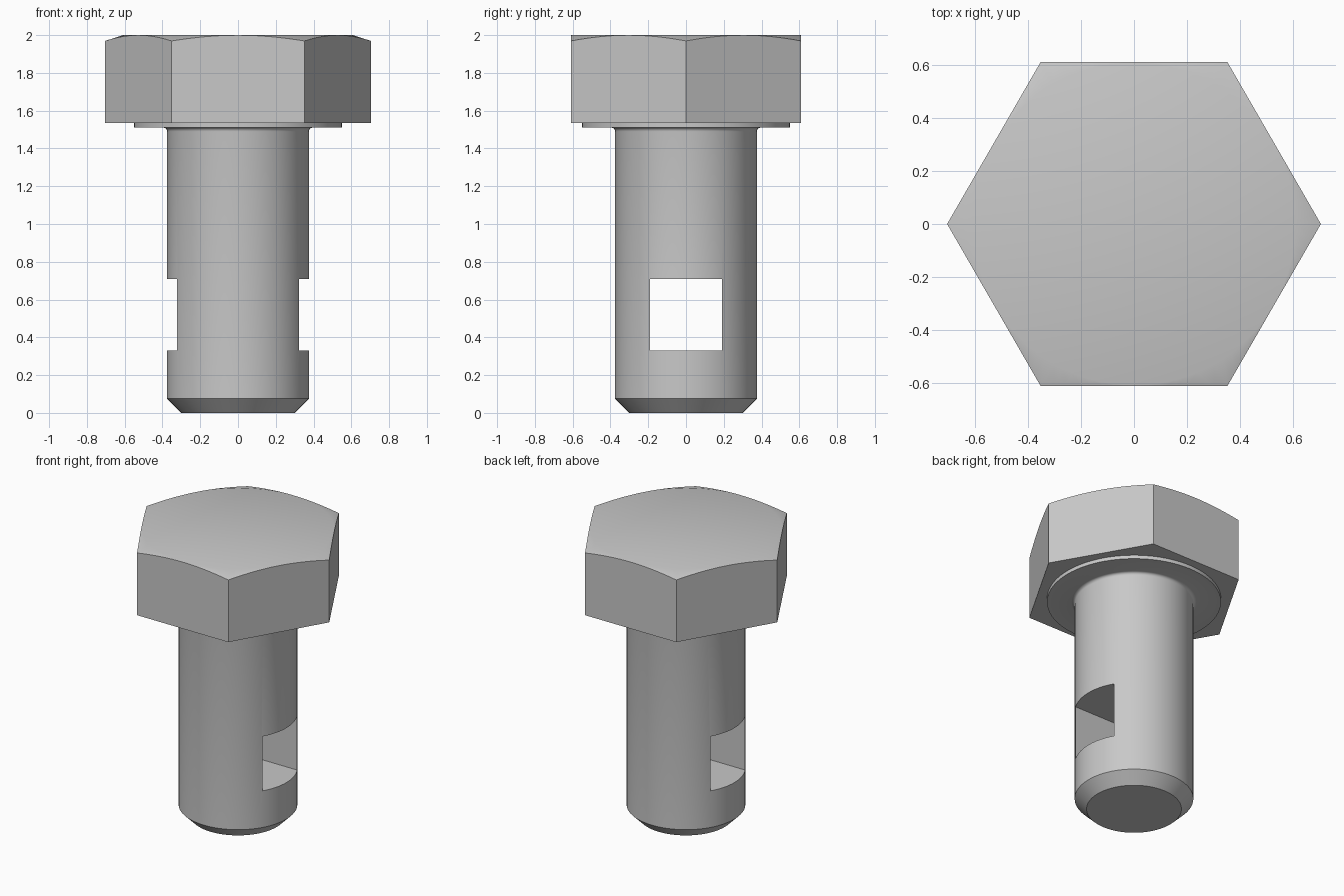
import bpy, bmesh
from math import radians, sin, cos, pi
from mathutils import Matrix

cube = bpy.data.objects.get("Cube")
if cube:
    bpy.data.objects.remove(cube, do_unlink=True)

steel = bpy.data.materials.new("grey_steel")
steel.use_nodes = True
GREY = (0.58, 0.58, 0.58, 1)
steel.diffuse_color = GREY
steel.node_tree.nodes["Principled BSDF"].inputs["Base Color"].default_value = GREY


def add_object(name, bm):
    bmesh.ops.recalc_face_normals(bm, faces=bm.faces)
    mesh = bpy.data.meshes.new(name)
    bm.to_mesh(mesh)
    bm.free()
    mesh.materials.append(steel)
    obj = bpy.data.objects.new(name, mesh)
    bpy.context.collection.objects.link(obj)
    return obj


def lathe(name, profile, sides):
    """Closed solid of revolution from (radius, z) points, bottom to top."""
    bm = bmesh.new()
    rings = [[bm.verts.new((r * cos(2 * pi * i / sides), r * sin(2 * pi * i / sides), z))
              for i in range(sides)] for r, z in profile]
    for low, high in zip(rings, rings[1:]):
        for i in range(sides):
            j = (i + 1) % sides
            bm.faces.new((low[i], low[j], high[j], high[i]))
    bm.faces.new(rings[0][::-1])
    bm.faces.new(rings[-1])
    return add_object(name, bm)


def box(name, size, centre):
    bm = bmesh.new()
    matrix = Matrix.Translation(centre) @ Matrix.Diagonal((*size, 1))
    bmesh.ops.create_cube(bm, size=1, matrix=matrix)
    return add_object(name, bm)


def carve(obj, tool, operation):
    """Apply a boolean and drop the helper; then shade smooth with sharp edges."""
    tool.hide_render = True
    mod = obj.modifiers.new("carve", 'BOOLEAN')
    mod.operation, mod.object, mod.solver = operation, tool, 'EXACT'
    bpy.ops.object.select_all(action='DESELECT')
    obj.select_set(True)
    bpy.context.view_layer.objects.active = obj
    bpy.ops.object.modifier_apply(modifier=mod.name)
    bpy.data.objects.remove(tool, do_unlink=True)
    bpy.ops.object.shade_smooth_by_angle(angle=radians(30))


# Hexagonal head, its top corners trimmed by a shallow cone
head = lathe("hex_head", [(0.704, 1.535), (0.704, 2.0)], 6)
trim = lathe("head_trim", [(0.9, 1.4), (0.9, 1.906), (0.608, 2.0), (0.3, 2.1)], 96)
# Flat top comes from the hexagon itself, the cone only lowers the corners
carve(head, trim, 'INTERSECT')

# Shank with chamfered tip, small fillet and bearing washer face
fillet = [(0.375 + 0.02 * (1 - cos(a)), 1.49 + 0.02 * sin(a))
          for a in (radians(22.5 * k) for k in range(5))]
shank = lathe("shank", [(0.3, 0), (0.375, 0.075), *fillet,
                        (0.55, 1.51), (0.55, 1.535), (0.5, 1.56)], 96)

# Square slot passing sideways through the shank
slot = box("slot_cutter", (2, 0.38, 0.38), (0, 0, 0.52))
carve(shank, slot, 'DIFFERENCE')
